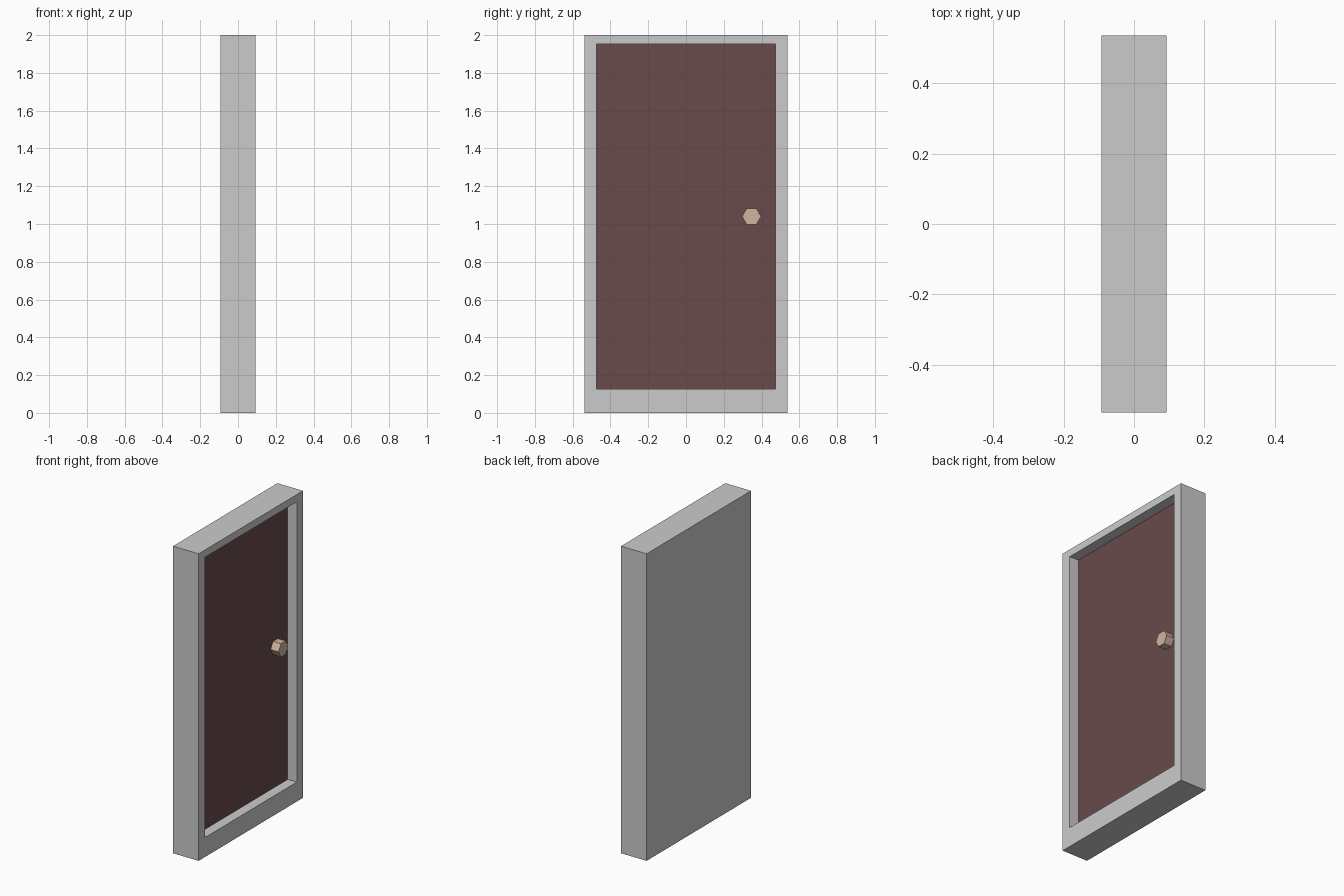
import bpy, bmesh
from math import pi
from mathutils import Matrix

if "Cube" in bpy.data.objects:
    bpy.data.objects.remove(bpy.data.objects["Cube"])

HALF_X, HALF_Y, HEIGHT = 0.0925, 0.537, 2.0
OPEN_Y, OPEN_BOTTOM, OPEN_TOP = 0.473, 0.127, 1.952
DOOR_X = 0.027
KNOB_R, KNOB_TIP = 0.05, 0.084


def material(name, color):
    mat = bpy.data.materials.new(name)
    mat.diffuse_color = (*color, 1)
    mat.use_nodes = True
    mat.node_tree.nodes["Principled BSDF"].inputs["Base Color"].default_value = mat.diffuse_color
    return mat


def make_object(name, bm, mat=None):
    mesh = bpy.data.meshes.new(name)
    bm.to_mesh(mesh)
    bm.free()
    obj = bpy.data.objects.new(name, mesh)
    bpy.context.collection.objects.link(obj)
    if mat:
        mesh.materials.append(mat)
    return obj


# Frame: solid block with an opening inset and sunk into its +x face
bm = bmesh.new()
bmesh.ops.create_cube(bm, size=1, matrix=Matrix.Translation((0, 0, HEIGHT / 2))
                      @ Matrix.Diagonal((2 * HALF_X, 2 * HALF_Y, HEIGHT, 1)))
bm.normal_update()
face = max(bm.faces, key=lambda f: f.normal.x)
bmesh.ops.inset_region(bm, faces=[face], thickness=0.05)
for v in face.verts:
    v.co.y = OPEN_Y if v.co.y > 0 else -OPEN_Y
    v.co.z = OPEN_TOP if v.co.z > HEIGHT / 2 else OPEN_BOTTOM
recess = bmesh.ops.extrude_discrete_faces(bm, faces=[face])["faces"][0]
for v in recess.verts:
    v.co.x = DOOR_X
bmesh.ops.delete(bm, geom=[recess], context='FACES_ONLY')
make_object("door_frame", bm)

# Door panel: closes the back of the opening
bm = bmesh.new()
bmesh.ops.create_grid(bm, x_segments=1, y_segments=1, size=0.5,
                      matrix=Matrix.Translation((DOOR_X, 0, (OPEN_TOP + OPEN_BOTTOM) / 2))
                      @ Matrix.Rotation(pi / 2, 4, 'Y')
                      @ Matrix.Diagonal((OPEN_TOP - OPEN_BOTTOM, 2 * OPEN_Y, 1, 1)))
make_object("door_panel", bm, material("dark_wood", (0.14, 0.07, 0.07)))

# Knob: six-sided prism with corners pointing along y
bm = bmesh.new()
bmesh.ops.create_cone(bm, cap_ends=True, segments=6, radius1=KNOB_R, radius2=KNOB_R,
                      depth=KNOB_TIP - DOOR_X,
                      matrix=Matrix.Translation(((KNOB_TIP + DOOR_X) / 2, 0.347, 1.04))
                      @ Matrix.Rotation(pi / 2, 4, 'Y'))
# Keep corners on the y axis whichever way the primitive starts
if max(v.co.z for v in bm.verts) - 1.04 > KNOB_R * 0.95:
    bmesh.ops.rotate(bm, verts=bm.verts, cent=(0, 0.347, 1.04),
                     matrix=Matrix.Rotation(pi / 6, 3, 'X'))
make_object("door_knob", bm, material("brass", (0.62, 0.46, 0.35)))
